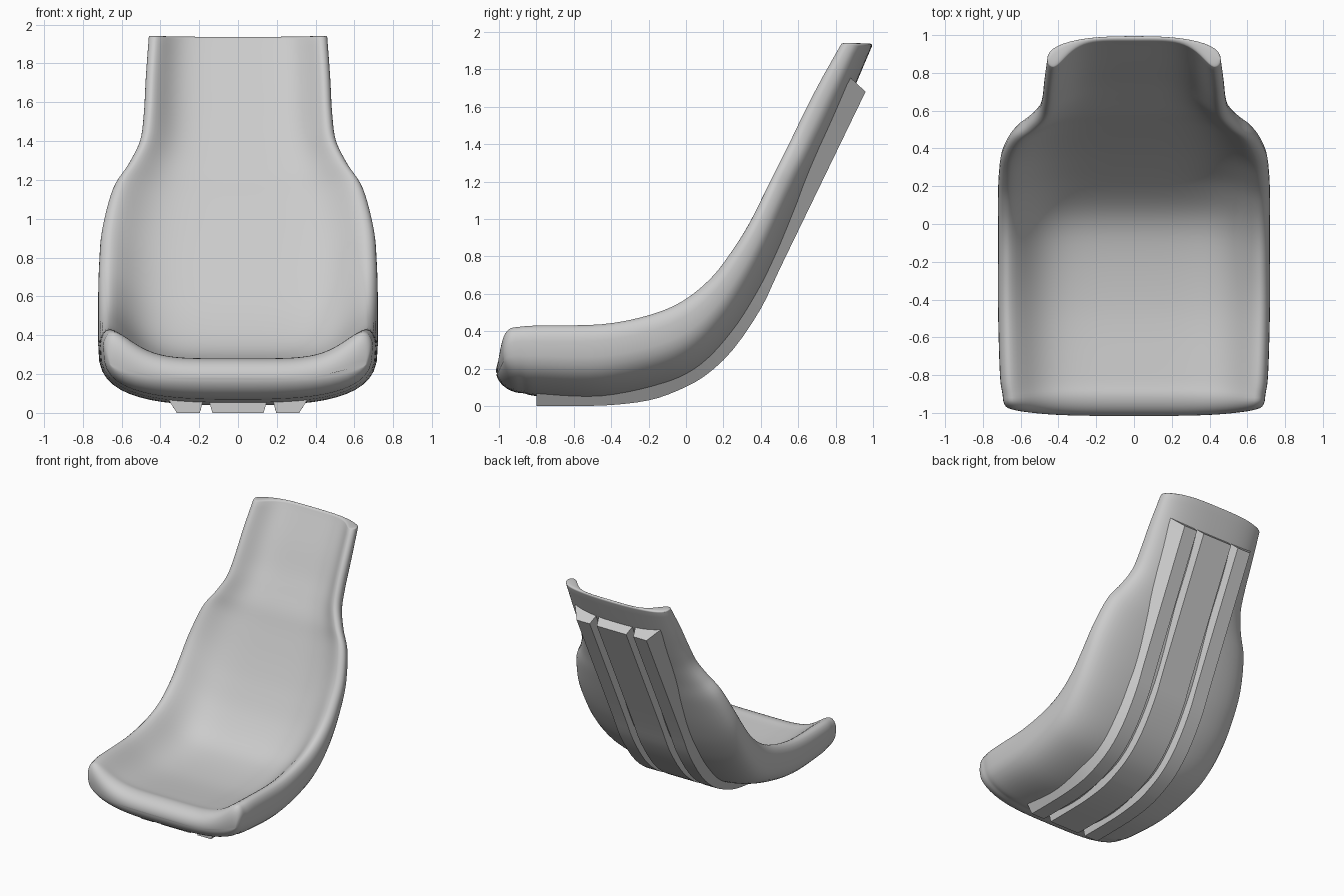
import bpy, bmesh, math
from mathutils import Vector

cube = bpy.data.objects.get("Cube")
if cube:
    bpy.data.objects.remove(cube)

grey = bpy.data.materials.new("seat grey")
grey.use_nodes = True
grey.diffuse_color = (0.6, 0.6, 0.6, 1)
grey.node_tree.nodes["Principled BSDF"].inputs["Base Color"].default_value = (0.6, 0.6, 0.6, 1)


def spline(rows, steps):
    """Smooth curve through rows of numbers."""
    rows = [Vector(r) for r in rows]
    out = []
    for i in range(len(rows) - 1):
        b, c = rows[i], rows[i + 1]
        a = rows[i - 1] if i else b * 2 - c
        d = rows[i + 2] if i + 2 < len(rows) else c * 2 - b
        for s in range(steps):
            t = s / steps
            out.append(b + (c - a) * (t / 2) + (a * 2 - b * 5 + c * 4 - d) * (t * t / 2)
                       + (b * 3 - a - c * 3 + d) * (t ** 3 / 2))
    return out + [rows[-1]]


def loft(name, rings):
    """Skin closed rings of points and cap both ends."""
    bm = bmesh.new()
    loops = [[bm.verts.new(p) for p in ring] for ring in rings]
    n = len(loops[0])
    for a, b in zip(loops, loops[1:]):
        for i in range(n):
            j = (i + 1) % n
            bm.faces.new((a[i], a[j], b[j], b[i]))
    bm.faces.new(loops[0])
    bm.faces.new(loops[-1])
    bmesh.ops.recalc_face_normals(bm, faces=bm.faces[:])
    mesh = bpy.data.meshes.new(name)
    bm.to_mesh(mesh)
    bm.free()
    obj = bpy.data.objects.new(name, mesh)
    bpy.context.collection.objects.link(obj)
    mesh.materials.append(grey)
    return obj


def smooth(obj, angle):
    bpy.ops.object.select_all(action="DESELECT")
    obj.select_set(True)
    bpy.context.view_layer.objects.active = obj
    bpy.ops.object.shade_smooth_by_angle(angle=math.radians(angle))


# Stations: rim y, rim z, back y, back z, half width, padding thickness, back squareness
stations = [
    (-.92, .42, -.87, .068, .695, .215, 3),
    (-.80, .43, -.78, .052, .71, .215, 3),
    (-.45, .437, -.45, .042, .72, .205, 3),
    (-.20, .485, -.12, .11, .72, .17, 3),
    (-.02, .56, .08, .21, .72, .14, 3),
    (.13, .68, .25, .39, .72, .12, 2.9),
    (.24, .82, .385, .60, .715, .105, 2.8),
    (.34, .98, .485, .80, .70, .095, 2.7),
    (.44, 1.18, .585, 1.03, .645, .085, 2.6),
    (.50, 1.30, .655, 1.19, .565, .08, 2.5),
    (.56, 1.42, .725, 1.33, .505, .07, 2.5),
    (.63, 1.565, .795, 1.47, .485, .06, 2.5),
    (.72, 1.74, .89, 1.68, .475, .05, 2.5),
    (.83, 1.935, .993, 1.92, .46, .028, 2.5),
]


def half_section(w, depth, pad, square):
    """Points (across, up) from back centre, round the rim, to inner centre."""
    c = .78 * depth
    pts = []
    for i in range(15):
        a = math.pi / 2 * (i / 14) ** 1.3
        pts.append((w * math.sin(a) ** (2 / square), c * (1 - max(math.cos(a), 0) ** (2 / square))))
    for i in range(1, 6):
        b = math.pi / 2 * i / 5
        pts.append((w * (.93 + .07 * math.cos(b)), c + .22 * depth * math.sin(b)))
    for i in range(1, 21):
        q = 1 - (i / 20) ** 1.4
        pts.append((.93 * w * q, pad + (depth - pad) * math.sin(math.pi / 2 * q ** 5)))
    return pts


def ring(st, keep=1, push=Vector(), narrow=0, rim_mid=.5):
    """Full cross section; keep < 1 squeezes it towards its middle line."""
    rim, back = Vector((0, st[0], st[1])), Vector((0, st[2], st[3]))
    w, pad, square = st[4:]
    depth = (rim - back).length
    up = (rim - back).normalized()
    half = []
    for u, v in half_section(w, depth, pad, square):
        r = (u / w) ** 4
        mid = pad / 2 + (rim_mid * depth - pad / 2) * r
        v = mid + (v - mid) * keep
        p = back + up * v + push * (1 - .4 * r)
        p.x = u * (1 - narrow * (1 - keep))
        half.append(p)
    return half + [Vector((-p.x, p.y, p.z)) for p in half[-2:0:-1]]


# Seat shell with rounded front nose and top edge
path = spline(stations, 5)
angles = [math.radians(a) for a in (10, 20, 30, 40, 50, 60, 70, 79, 86)]
nose = [ring(path[0], math.cos(a), Vector((0, -.13, 0)) * math.sin(a), .06) for a in angles]
top = [ring(path[-1], math.cos(a), Vector((0, .006, .016)) * math.sin(a), .02, .75) for a in angles]
shell = loft("seat_shell", nose[::-1] + [ring(s) for s in path] + top)
smooth(shell, 60)

# Ribs running under the seat and up the back
rib_path = spline([(-.8, 0), (-.6, 0), (-.4, .005), (-.2, .03), (-.05, .08), (.1, .16), (.25, .3),
                   (.4, .52), (.5, .73), (.73, 1.205), (.96, 1.68)], 3)
rib_height = .11


def rib(name, x0, x1, slope0, slope1):
    """Tapered bar: outer face spans x0 to x1, base widened by the slopes."""
    rings = []
    for i, p in enumerate(rib_path):
        t = rib_path[min(i + 1, len(rib_path) - 1)] - rib_path[max(i - 1, 0)]
        n = Vector((0, -t.y, t.x)).normalized() * rib_height
        if i == 0:
            n = Vector((0, 0, rib_height))
        elif i == len(rib_path) - 1:
            n = Vector((0, -.08, .075))
        base = Vector((0, p.x, p.y))
        rings.append([base + Vector((x0, 0, 0)), base + Vector((x1, 0, 0)),
                      base + n + Vector((x1 + slope1, 0, 0)), base + n + Vector((x0 - slope0, 0, 0))])
    smooth(loft(name, rings), 20)


rib("centre_rib", -.132, .132, .03, .03)
rib("left_rib", .197, .315, .03, .07)
rib("right_rib", -.315, -.197, .07, .03)
